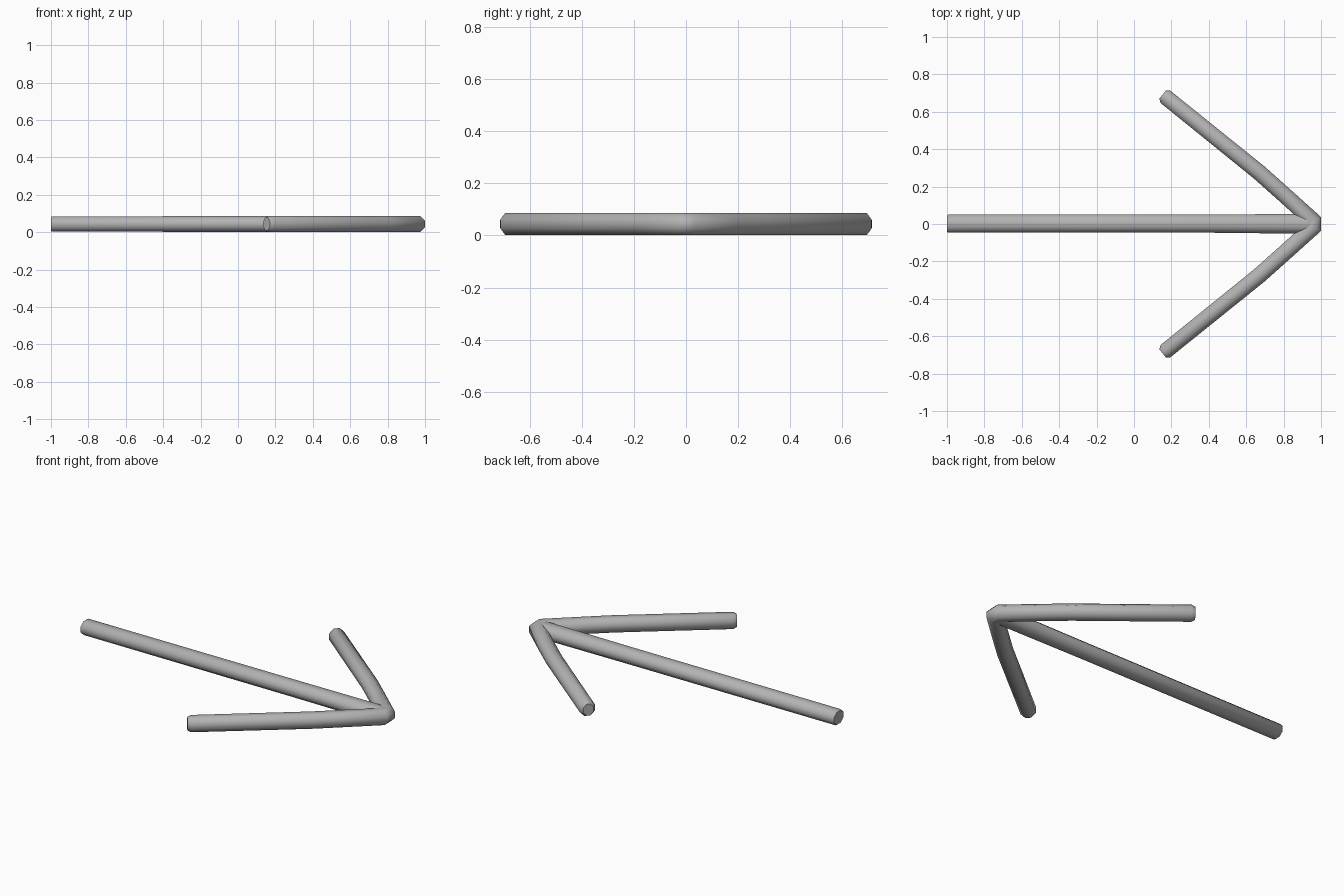
import bpy, bmesh, math
from mathutils import Vector

if "Cube" in bpy.data.objects:
    bpy.data.objects.remove(bpy.data.objects["Cube"])

SIDES = 8
Z_MID = 0.044

grey = bpy.data.materials.new("mid_grey")
grey.diffuse_color = (0.45, 0.45, 0.45, 1)
grey.use_nodes = True
grey.node_tree.nodes["Principled BSDF"].inputs["Base Color"].default_value = grey.diffuse_color


def tube(name, points):
    """Sweep an octagonal section along (x, y, half_width, half_height) points."""
    bm = bmesh.new()
    path = [Vector((p[0], p[1], Z_MID)) for p in points]
    grow = 1 / math.cos(math.pi / SIDES)      # flats, not corners, lie on the radius
    angles = [2 * math.pi * (k + 0.5) / SIDES for k in range(SIDES)]
    rings = []
    for i, c in enumerate(path):
        before = (c - path[i - 1]).normalized() if i > 0 else None
        after = (path[i + 1] - c).normalized() if i < len(path) - 1 else None
        d1, d2 = before or after, after or before
        tangent = (d1 + d2).normalized()
        side = Vector((-tangent.y, tangent.x, 0))
        w = points[i][2] * grow / tangent.dot(d1)
        h = points[i][3] * grow
        rings.append([bm.verts.new(c + side * (w * math.cos(a)) + Vector((0, 0, h * math.sin(a))))
                      for a in angles])
    for r, s in zip(rings, rings[1:]):
        for k in range(SIDES):
            n = (k + 1) % SIDES
            bm.faces.new((r[k], r[n], s[n], s[k]))
    bm.faces.new(rings[0])
    bm.faces.new(rings[-1])
    bmesh.ops.recalc_face_normals(bm, faces=bm.faces)
    mesh = bpy.data.meshes.new(name)
    bm.to_mesh(mesh)
    bm.free()
    mesh.materials.append(grey)
    obj = bpy.data.objects.new(name, mesh)
    bpy.context.collection.objects.link(obj)
    bpy.ops.object.select_all(action='DESELECT')
    obj.select_set(True)
    bpy.context.view_layer.objects.active = obj
    bpy.ops.object.shade_smooth_by_angle(angle=math.radians(50))
    return obj


# Long straight shaft with a slightly eased end, widening toward the tip
tube("arrow_shaft", [(-1.0, 0.002, 0.043, 0.037), (-0.994, 0.002, 0.048, 0.041),
                     (0.36, 0.002, 0.048, 0.042), (0.9, 0.001, 0.053, 0.043),
                     (0.95, 0.001, 0.05, 0.041)])

# Bent barbs joined at a blunt tip, mirrored across the shaft
R = 0.043
half = [(0.153, 0.692, 0.028, 0.034), (0.168, 0.680, 0.042, R), (0.67, 0.275, R, R),
        (0.79, 0.168, R, R), (0.957, 0.018, R, R)]
tube("arrow_head", half + [(x, -y, w, h) for x, y, w, h in reversed(half)])
